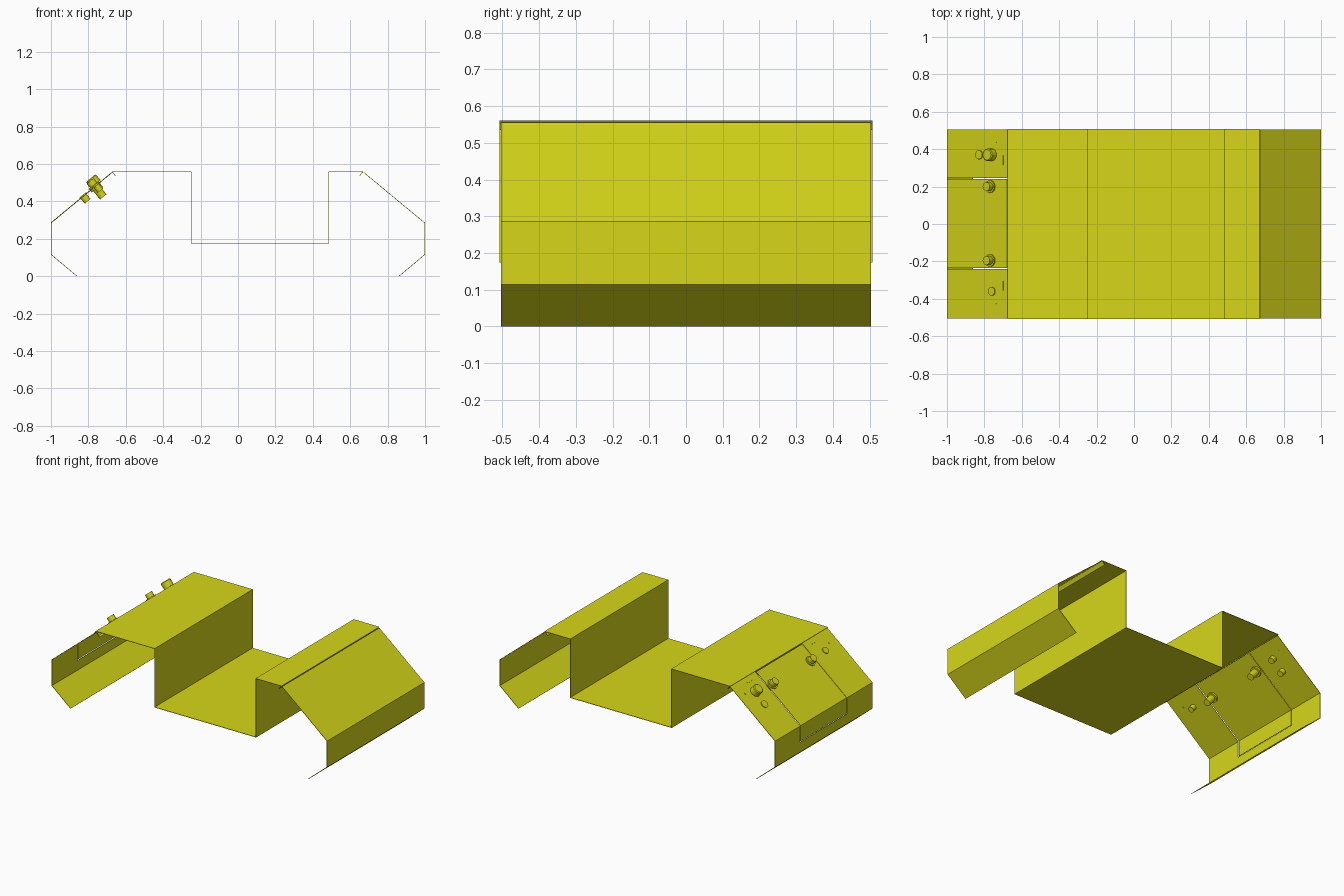
import bpy, bmesh, math
from mathutils import Vector

if "Cube" in bpy.data.objects:
    bpy.data.objects.remove(bpy.data.objects["Cube"])

mat = bpy.data.materials.new("yellow_paint")
mat.diffuse_color = (0.68, 0.68, 0.01, 1)
mat.use_nodes = True
mat.node_tree.nodes["Principled BSDF"].inputs["Base Color"].default_value = mat.diffuse_color
THICK = 0.003


def finish(bm, name):
    bmesh.ops.recalc_face_normals(bm, faces=bm.faces)
    me = bpy.data.meshes.new(name)
    bm.to_mesh(me)
    bm.free()
    ob = bpy.data.objects.new(name, me)
    bpy.context.collection.objects.link(ob)
    me.materials.append(mat)
    return ob


def sheet(name, profile, ys, skip=()):
    """Folded sheet metal: xz profile swept over y stations, minus skipped cells."""
    bm = bmesh.new()
    grid = [[bm.verts.new((x, y, z)) for y in ys] for x, z in profile]
    for i in range(len(profile) - 1):
        for j in range(len(ys) - 1):
            if (i, j) not in skip:
                bm.faces.new((grid[i][j], grid[i + 1][j],
                              grid[i + 1][j + 1], grid[i][j + 1]))
    ob = finish(bm, name)
    mod = ob.modifiers.new("thickness", 'SOLIDIFY')
    mod.thickness = THICK
    mod.offset = 0
    mod.use_even_offset = True
    return ob


# Central channel with folded return lips
sheet("channel_tray", [(-0.655, 0.536), (-0.673, 0.559), (-0.25, 0.559), (-0.25, 0.175),
                       (0.485, 0.175), (0.485, 0.559), (0.668, 0.559), (0.65, 0.536)],
      (-0.508, 0.508))

# Side panels; the left one has an opening for the door
side = [(0.672, 0.555), (0.998, 0.285), (0.998, 0.115), (0.862, 0.001)]
sheet("right_panel", side, (-0.504, 0.504))
left = [(-x, z) for x, z in side]
left.insert(2, (-0.998, 0.18))
sheet("left_panel", left, (-0.504, -0.24, 0.246, 0.504), {(0, 1), (1, 1)})
sheet("left_door", [(-0.677, 0.553), (-0.999, 0.287), (-0.999, 0.185)], (-0.235, 0.241))

# Fittings are lathed around the outward normal of the left slope
slope = Vector((0.326, 0, 0.27)).normalized()
normal = Vector((-slope.z, 0, slope.x))


def on_slope(x, y):
    return Vector((x, y, 0.285 + (x + 0.998) * 0.27 / 0.326))


def fitting(name, x, y, rings, seg=16):
    """rings: (radius, height along normal), listed from inside to outside."""
    bm = bmesh.new()
    base, side_y = on_slope(x, y), Vector((0, 1, 0))
    loops = []
    for r, h in rings:
        loops.append([bm.verts.new(base + normal * h + (slope * math.cos(a) + side_y * math.sin(a)) * r)
                      for a in (2 * math.pi * k / seg for k in range(seg))])
    for a, b in zip(loops, loops[1:]):
        for k in range(seg):
            bm.faces.new((a[k], a[(k + 1) % seg], b[(k + 1) % seg], b[k]))
    bm.faces.new(loops[0])
    bm.faces.new(loops[-1])
    return finish(bm, name)


# Door latches: body behind the sheet, flange and knob in front
for tag, y in (("front", -0.195), ("back", 0.2)):
    fitting(tag + "_latch", -0.765, y, [(0.022, -0.07), (0.022, -0.012), (0.033, -0.012),
                                        (0.033, 0.012), (0.024, 0.012), (0.024, 0.04)])

# Large control knob and the small buttons
fitting("control_knob", -0.755, 0.37, [(0.02, -0.03), (0.02, 0.008), (0.033, 0.008),
                                       (0.033, 0.045), (0.028, 0.05)])
fitting("back_button", -0.826, 0.37, [(0.02, -0.035), (0.02, 0.002), (0.024, 0.002), (0.024, 0.008)])
fitting("front_button", -0.758, -0.36, [(0.018, -0.035), (0.018, 0.002), (0.023, 0.002), (0.023, 0.008)])

# Tiny screw heads and marker strips on the fixed parts of the slope
for tag, y, mark in (("front", -0.43, -0.33), ("back", 0.44, 0.34)):
    fitting(tag + "_screw", -0.737, y, [(0.005, -0.003), (0.005, 0.004)], 8)
    c = on_slope(-0.699, 0) + normal * 0.003
    d = slope * 0.003
    sheet(tag + "_marker", [((c - d).x, (c - d).z), ((c + d).x, (c + d).z)],
          (mark - 0.025, mark + 0.025))
